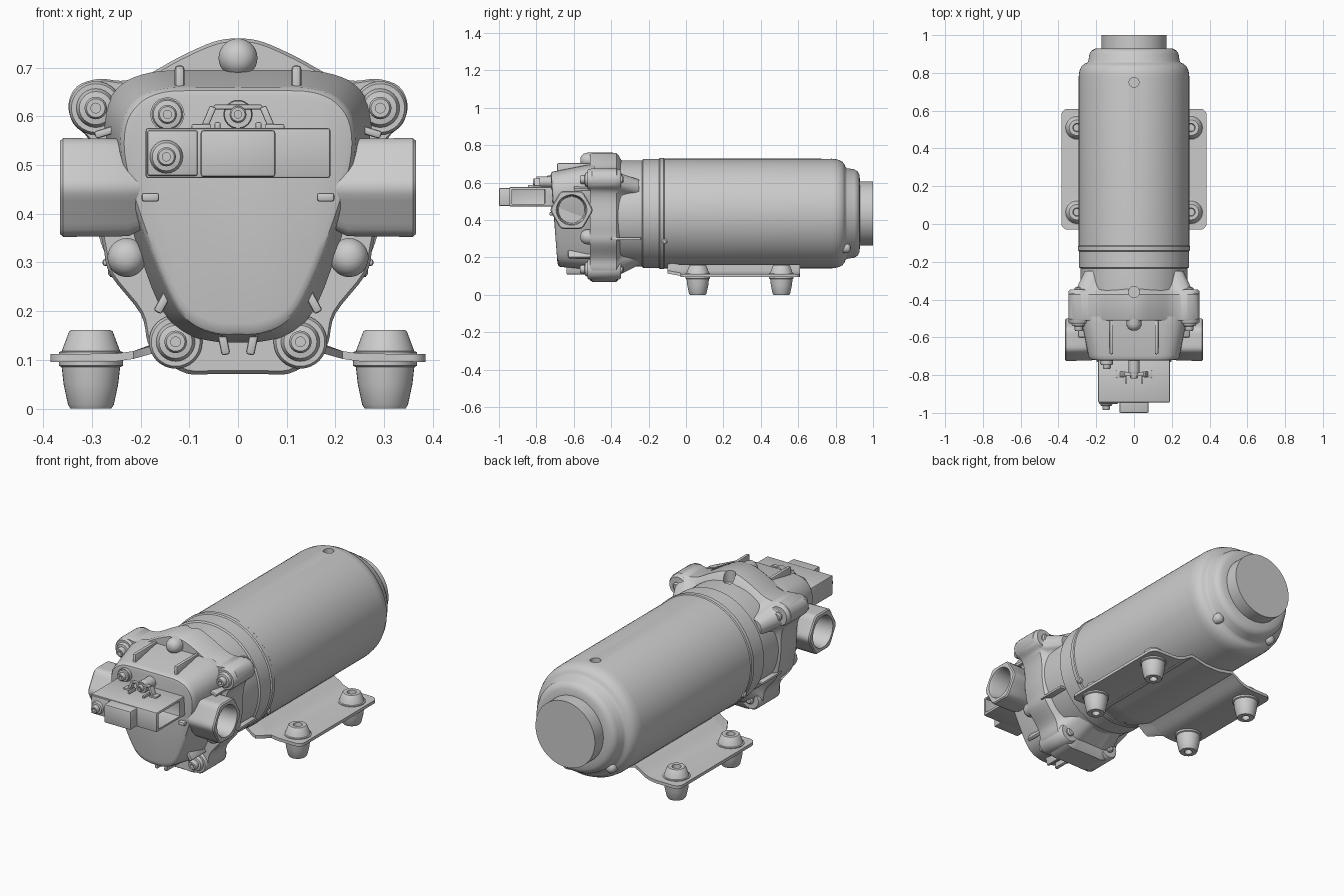
import bpy, bmesh, math
from mathutils import Vector

if "Cube" in bpy.data.objects:
    bpy.data.objects.remove(bpy.data.objects["Cube"])

ZC = 0.435          # height of the motor axis
SIDES = (-1, 1)


def finish(name, bm):
    bmesh.ops.recalc_face_normals(bm, faces=bm.faces)
    me = bpy.data.meshes.new(name)
    bm.to_mesh(me)
    bm.free()
    ob = bpy.data.objects.new(name, me)
    bpy.context.collection.objects.link(ob)
    return ob


def skin(name, rings):
    """Join matching rings of points and cap both ends."""
    bm = bmesh.new()
    vs = [[bm.verts.new(p) for p in r] for r in rings]
    n = len(rings[0])
    for a, b in zip(vs, vs[1:]):
        for i in range(n):
            j = (i + 1) % n
            bm.faces.new((a[i], a[j], b[j], b[i]))
    bm.faces.new(vs[0])
    bm.faces.new(vs[-1])
    return finish(name, bm)


def lathe(name, prof, origin, axis, seg=32):
    """Turn (radius, distance) points about an axis."""
    q = Vector((0, 0, 1)).rotation_difference(Vector(axis))
    o = Vector(origin)
    circ = [2 * math.pi * i / seg for i in range(seg)]
    return skin(name, [[o + q @ Vector((r * math.cos(a), r * math.sin(a), t)) for a in circ]
                       for r, t in prof])


def box(name, lo, hi, bevel=0.005, rot=0):
    bm = bmesh.new()
    bmesh.ops.create_cube(bm, size=1)
    d = Vector(hi) - Vector(lo)
    bmesh.ops.scale(bm, vec=d, verts=bm.verts)
    bmesh.ops.bevel(bm, geom=bm.edges[:], offset=min(bevel, min(d) * 0.4), segments=2,
                    profile=0.5, affect='EDGES')
    ob = finish(name, bm)
    ob.location = (Vector(hi) + Vector(lo)) / 2
    ob.rotation_euler.y = rot
    return ob


def cut(ob, cutter):
    cutter.hide_render = True
    m = ob.modifiers.new("cut", 'BOOLEAN')
    m.operation = 'DIFFERENCE'
    m.object = cutter
    m.solver = 'EXACT'
    bpy.context.view_layer.objects.active = ob
    bpy.ops.object.modifier_apply(modifier=m.name)


def outline(half, n=4):
    """Mirror a half outline and smooth it with a closed spline."""
    pts = [Vector(p) for p in half] + [Vector((-x, z)) for x, z in half[-2:0:-1]]
    out, k = [], len(pts)
    for i in range(k):
        a, b, c, d = (pts[(i + j) % k] for j in (-1, 0, 1, 2))
        for s in range(n):
            t = s / n
            out.append(0.5 * (2 * b + (c - a) * t + (2 * a - 5 * b + 4 * c - d) * t * t
                              + (3 * b - a - 3 * c + d) * t ** 3))
    return out


def ring(o, y, s=1, tilt=0):
    return [Vector((p.x * s, y + (0.55 - p.y) * tilt, ZC + (p.y - ZC) * s)) for p in o]


def screw(name, x, y, z, s=1.0):
    prof = [(.040, -.03), (.040, 0), (.034, .012), (.023, .014), (.023, .032), (.019, .038),
            (.010, .038), (.010, .02)]
    return lathe(name, [(r * s, t * s) for r, t in prof], (x, y, z), (0, -1, 0), 24)


# Motor: front adapter, seam bead, long shell and stepped end cap
motor = lathe("motor_body", [
    (.275, -.45), (.283, -.34), (.283, -.235), (.291, -.23), (.291, -.145), (.297, -.14),
    (.297, -.12), (.293, -.115), (.293, .78), (.289, .81), (.278, .835), (.262, .848),
    (.250, .852), (.242, .862), (.236, .90), (.225, .918), (.205, .928), (.172, .93),
    (.172, 1.0)], (0, 0, ZC), (0, 1, 0), 96)
for y in (.75,):
    cut(motor, lathe("motor_hole_cutter", [(.026, 0), (.026, .2)], (0, y, .69), (0, 0, 1)))
for s in SIDES:
    lathe("end_cap_bolt", [(.027, 0), (.027, .025), (.02, .035), (.008, .04)],
          (s * .165, .84, .25), (0, 1, 0), 20)
    lathe("housing_pin", [(.015, 0), (.015, .012), (.008, .017)], (s * .25, -.115, .285), (s, 0, 0), 16)
    box("housing_rib", (s * .258 - .02, -.40, .293), (s * .258 + .02, -.24, .307))

# Lobed flange
flange_o = outline([(0, .76), (.05, .753), (.12, .722), (.19, .684), (.24, .673), (.285, .677),
                    (.33, .662), (.348, .625), (.338, .585), (.308, .555), (.292, .50), (.288, .40),
                    (.276, .33), (.262, .275), (.20, .195), (.185, .135), (.160, .103),
                    (.105, .072), (.05, .071), (0, .071)])
flange = skin("flange", [ring(flange_o, y, s) for y, s in
                         ((-.25, .75), (-.345, .88), (-.36, .96), (-.372, 1), (-.502, 1), (-.512, .98))])
c = lathe("housing_hole_cutter", [(.03, 0), (.03, .2)], (0, -.36, .70), (0, 0, 1))
for part in (flange, motor):
    cut(part, c)

# Flange bosses with screws, and domed studs between them
for s in SIDES:
    for x, z in ((.292, .617), (.128, .137)):
        lathe("screw_boss", [(.048, -.17), (.055, -.16), (.055, 0), (.05, .008)],
              (s * x, -.518, z), (0, -1, 0))
        screw("flange_screw", s * x, -.528, z)
        lathe("screw_tip", [(.022, 0), (.022, .03), (.015, .036)], (s * x, -.37, z), (0, 1, 0), 20)
for x, z in ((0, .72), (.228, .31), (-.228, .31)):
    lathe("domed_stud", [(.04, 0), (.04, .14), (.036, .155), (.026, .168), (.012, .175)],
          (x, -.39, z), (0, -1, 0), 28)

# Pump head, tapering forward to a rounded shield shape
base = outline([(0, .695), (.10, .695), (.18, .69), (.24, .665), (.272, .61), (.265, .53),
                (.215, .36), (.165, .22), (.115, .158), (.05, .138), (0, .136)])
face = outline([(0, .662), (.09, .662), (.16, .658), (.21, .635), (.24, .585), (.238, .50),
                (.195, .36), (.135, .22), (.095, .172), (.045, .152), (0, .150)])
skin("pump_head", [ring(base, -.49), ring(base, -.53), ring(face, -.69, 1, .05),
                   ring(face, -.703, .99, .06), ring(face, -.713, .96, .07), ring(face, -.716, .91, .07)])

# Ribs and tabs on the head
for s in SIDES:
    box("top_rib", (s * .12 - .01, -.69, .63), (s * .12 + .01, -.50, .705), .008)
    box("low_rib", (s * .155 - .009, -.63, .195), (s * .155 + .009, -.50, .24), .005, -s * .5)
    box("bottom_rib", (s * .03 - .009, -.64, .11), (s * .03 + .009, -.50, .165), .005, s * .2)
    box("shoulder_rib", (s * .265 - .03, -.60, .562), (s * .265 + .03, -.5, .578), .005, s * .3)
    box("head_tab", (s * .18 - .018, -.73, .425), (s * .18 + .018, -.69, .443))

# Hexagonal side ports with open bores
def port_ring(s, x, r, hexed):
    pts = []
    for i in range(48):
        a = 2 * math.pi * i / 48
        k = min(1 / math.cos(a % (math.pi / 3) - math.pi / 6), 1.11) if hexed else 1
        pts.append((s * x, -.612 + r * k * math.cos(a), .454 + r * k * math.sin(a)))
    return pts

for s in SIDES:
    skin("side_port", [port_ring(s, *a) for a in (
        (.14, .084, True), (.20, .088, True), (.225, .100, True), (.359, .1015, True),
        (.365, .096, True), (.365, .082, False), (.35, .076, False), (.23, .070, False))])

# Pressure switch box, open at its right end
sw = box("switch_box", (-.19, -.945, .473), (.19, -.70, .576), .006)
cut(sw, box("switch_opening_cutter", (.085, -.93, .486), (.25, -.755, .564), .002))
box("switch_front_block", (-.077, -1.0, .475), (.077, -.86, .572), .007)
box("switch_left_cover", (-.186, -.952, .478), (-.083, -.90, .571), .004)
screw("switch_front_screw", -.147, -.952, .517, .85)
screw("switch_top_screw", -.145, -.735, .604, .85)
lathe("switch_top_boss", [(.035, 0), (.035, .06)], (-.145, -.68, .604), (0, -1, 0), 24)

# Clip bracket above the switch
lathe("clip_post", [(.03, 0), (.028, .12)], (0, -.68, .604), (0, -1, 0), 24)
screw("clip_screw", 0, -.79, .604, .75)
box("clip_bar", (-.05, -.805, .614), (.05, -.785, .624), .003)
for s in SIDES:
    box("clip_leg", (s * .062 - .007, -.81, .566), (s * .062 + .007, -.78, .622), .003, -s * .4)
    box("clip_foot", (s * .075 - .02, -.815, .572), (s * .075 + .02, -.775, .584), .003)
    box("clip_prong", (s * .042 - .006, -.845, .572), (s * .042 + .006, -.79, .588), .003)

# Mounting plate that cradles the motor
def plate_section(y, pts, th=.016):
    path = [(-x, z) for x, z in pts] + [(x, z) for x, z in pts[::-1]]
    return [(x, y, z) for x, z in path] + [(x, y, z + th) for x, z in path[::-1]]

half = [(.385, .096), (.25, .097), (.215, .102), (.185, .113), (.16, .130), (.13, .146),
        (.09, .137), (.04, .127)]
plate = skin("mount_plate", [plate_section(-.03, half), plate_section(.61, half)])
bm = bmesh.new()
bm.from_mesh(plate.data)
corners = [e for e in bm.edges if all(abs(v.co.x) > .38 for v in e.verts)
           and abs(e.verts[0].co.y - e.verts[1].co.y) < .01]
bmesh.ops.bevel(bm, geom=corners, offset=.035, segments=5, profile=.5, affect='EDGES')
bm.to_mesh(plate.data)
bm.free()
inner = half[2:]
skin("plate_saddle", [plate_section(-.10, [(x * .8, z + .012) for x, z in inner]),
                      plate_section(-.03, inner), plate_section(.0, inner)])

# Rubber feet, hollow at top and bottom
for s in SIDES:
    for y in (.063, .51):
        lathe("rubber_foot", [(.018, .03), (.02, 0), (.042, 0), (.047, .008), (.056, .05), (.060, .085),
                              (.066, .088), (.066, .116), (.060, .118), (.045, .158), (.041, .161),
                              (.022, .161), (.019, .135)], (s * .302, y, 0), (0, 0, 1), 36)

# Remove the cutters, then smooth everything with sharp edges kept
for ob in list(bpy.data.objects):
    if ob.hide_render:
        bpy.data.objects.remove(ob)
bpy.ops.object.select_all(action='DESELECT')
for ob in bpy.data.objects:
    ob.select_set(True)
bpy.context.view_layer.objects.active = motor
bpy.ops.object.shade_smooth_by_angle(angle=math.radians(35))
